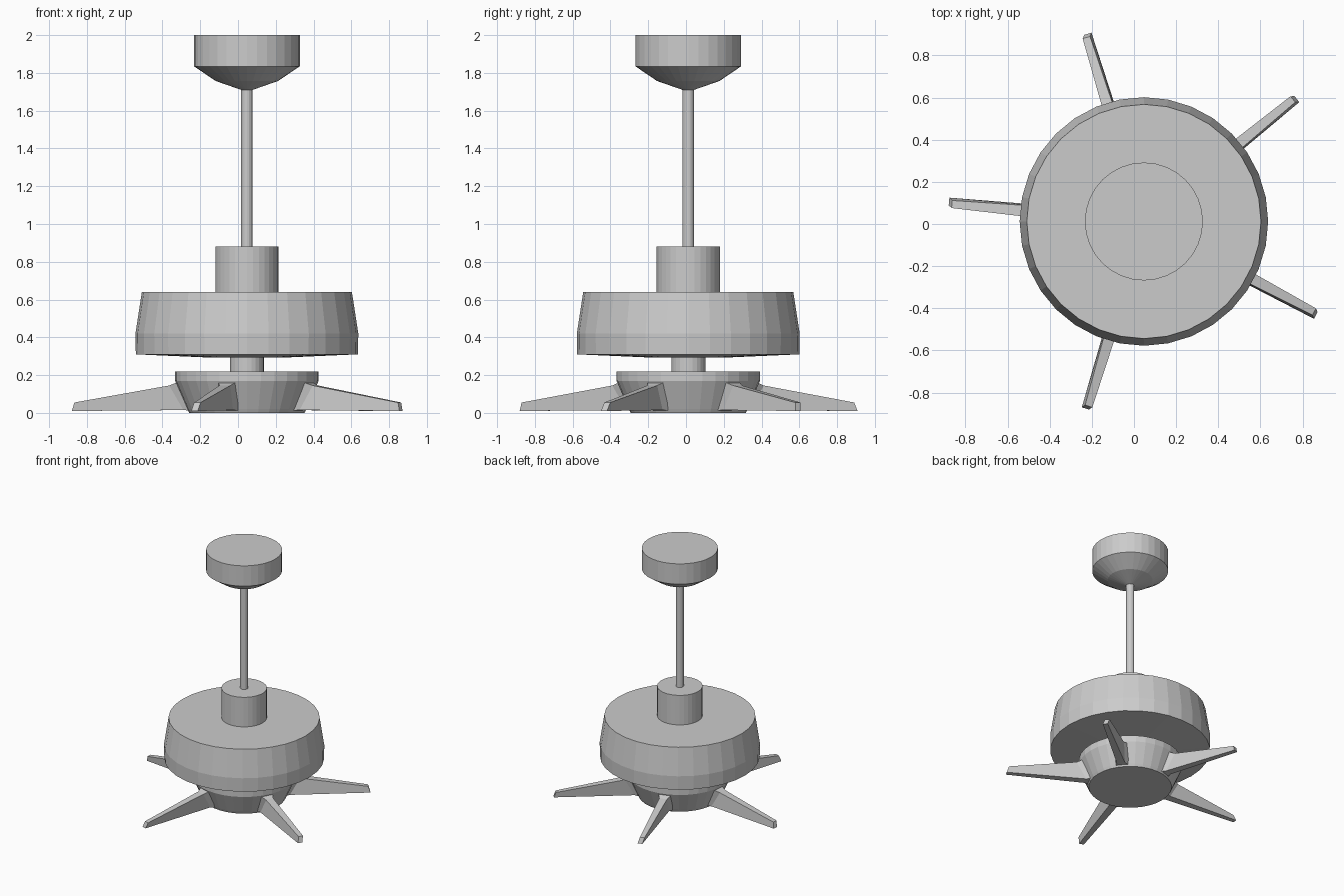
import bpy, bmesh, math
from mathutils import Matrix, Vector

if "Cube" in bpy.data.objects:
    bpy.data.objects.remove(bpy.data.objects["Cube"])

CENTRE = Vector((0.047, 0.012, 0))


def finish(name, bm):
    bmesh.ops.recalc_face_normals(bm, faces=bm.faces)
    mesh = bpy.data.meshes.new(name)
    bm.to_mesh(mesh)
    bm.free()
    obj = bpy.data.objects.new(name, mesh)
    bpy.context.collection.objects.link(obj)
    return obj


def skin(name, rings, matrix):
    """Join closed rings of points with faces and cap both ends."""
    bm = bmesh.new()
    loops = [[bm.verts.new(matrix @ Vector(p)) for p in ring] for ring in rings]
    n = len(loops[0])
    for a, b in zip(loops, loops[1:]):
        for i in range(n):
            j = (i + 1) % n
            bm.faces.new((a[i], a[j], b[j], b[i]))
    bm.faces.new(loops[0])
    bm.faces.new(loops[-1])
    return finish(name, bm)


def turned(name, profile, sides=32):
    """Faceted solid of revolution from (radius, height) pairs."""
    turn = [2 * math.pi * i / sides for i in range(sides)]
    rings = [[(r * math.cos(a), r * math.sin(a), z) for a in turn] for r, z in profile]
    return skin(name, rings, Matrix.Translation(CENTRE))


# Ceiling mount, rod and motor
turned("ceiling_canopy", [(0.03, 1.71), (0.165, 1.757), (0.28, 1.835), (0.28, 2.0)])
turned("down_rod", [(0.03, 0.87), (0.03, 1.72)], 16)
turned("rod_collar", [(0.167, 0.63), (0.167, 0.88)])
turned("motor_housing", [(0.2, 0.293), (0.588, 0.31), (0.59, 0.42), (0.556, 0.64)])

# Lower hub that carries the arms
turned("hub_neck", [(0.09, 0.2), (0.09, 0.31)], 24)
turned("blade_hub", [(0.305, 0.0), (0.315, 0.02), (0.38, 0.17), (0.38, 0.22)])

# Blade arms: flared root tapering to a thin slanted tip
# each section: inner/outer radius at bottom and top, half width, heights, side lean
SECTIONS = [
    (0.29, 0.35, 0.055, 0.012, 0.168, 0.0),
    (0.335, 0.41, 0.030, 0.015, 0.145, 0.004),
    (0.93, 0.915, 0.018, 0.010, 0.055, 0.006),
]
for k, degrees in enumerate((39, 107, 174.5, 253, 331.7)):
    rings = []
    for r_low, r_top, w, z0, z1, lean in SECTIONS:
        rings.append([(r_low, -w - lean, z0), (r_low, w - lean, z0),
                      (r_top, w + lean, z1), (r_top, -w + lean, z1)])
    place = Matrix.Translation(CENTRE) @ Matrix.Rotation(math.radians(degrees), 4, 'Z')
    skin(f"blade_arm_{k + 1}", rings, place)
